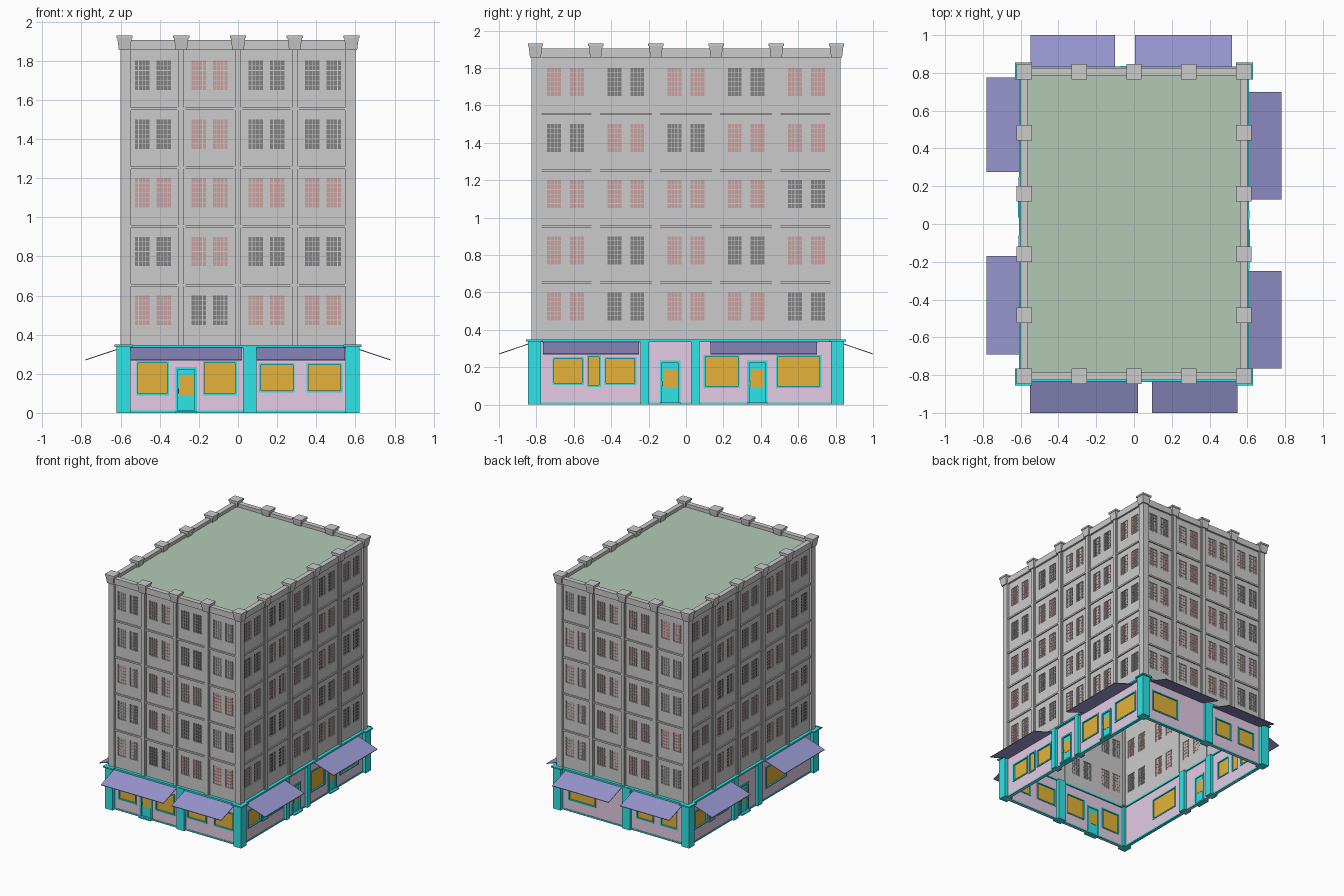
import bpy, bmesh, random
from mathutils import Vector

if "Cube" in bpy.data.objects:
    bpy.data.objects.remove(bpy.data.objects["Cube"])

random.seed(4)
COLORS = {
    "pink": (0.78, 0.60, 0.78, 1), "cyan": (0.03, 0.78, 0.80, 1), "orange": (0.78, 0.45, 0.04, 1),
    "blue": (0.31, 0.30, 0.62, 1), "green": (0.45, 0.59, 0.47, 1), "red": (0.60, 0.35, 0.35, 1),
    "dark": (0.22, 0.22, 0.22, 1),
}
mats = {}
for key, col in COLORS.items():
    mats[key] = bpy.data.materials.new(key)
    mats[key].diffuse_color = col

HX, HY = 0.60, 0.825          # outer half sizes of the tower
BASE, TOP = 0.345, 1.865      # tower foot and parapet foot
parts = {}                    # (name, colour) -> bmesh


class Side:
    """One facade: u runs along it, d points outwards from the tower face."""
    def __init__(self, name, u, n, dist, half, bays):
        self.name, self.u, self.n = name, Vector(u), Vector(n)
        self.dist, self.half, self.bays = dist, half, bays
        step = 2 * (half - 0.02) / bays
        self.cols = [-(half - 0.02) + step * i for i in range(bays + 1)]

    def p(self, u, d, z):
        return self.u * u + self.n * (self.dist + d) + Vector((0, 0, z))


def prism(part, low, high):
    """Closed solid between two four-point rings."""
    bm = parts.setdefault(part, bmesh.new())
    a = [bm.verts.new(v) for v in low]
    b = [bm.verts.new(v) for v in high]
    faces = [bm.faces.new(a), bm.faces.new(b)]
    for i in range(4):
        j = (i + 1) % 4
        faces.append(bm.faces.new((a[i], a[j], b[j], b[i])))
    bmesh.ops.recalc_face_normals(bm, faces=faces)


def box(part, s, u0, u1, d0, d1, z0, z1):
    ring = [(u0, d0), (u1, d0), (u1, d1), (u0, d1)]
    prism(part, [s.p(u, d, z0) for u, d in ring], [s.p(u, d, z1) for u, d in ring])


def block(part, x, y, h0, h1, z0, z1):
    """Square block, tapered when h0 and h1 differ."""
    sq = [(-1, -1), (1, -1), (1, 1), (-1, 1)]
    prism(part, [(x + a * h0, y + b * h0, z0) for a, b in sq],
          [(x + a * h1, y + b * h1, z1) for a, b in sq])


def finish(bm, name, color):
    me = bpy.data.meshes.new(name)
    bm.to_mesh(me)
    bm.free()
    ob = bpy.data.objects.new(name, me)
    bpy.context.collection.objects.link(ob)
    if color:
        me.materials.append(mats[color])
    return ob


def wall(name, color, s, d, z0, z1, holes):
    """Thin wall sheet with rectangular openings, thickened by a modifier."""
    w = s.half - 0.02
    us = sorted({-w, w, *[h[0] for h in holes], *[h[1] for h in holes]})
    zs = sorted({z0, z1, *[h[2] for h in holes], *[h[3] for h in holes]})
    bm = bmesh.new()
    grid = [[bm.verts.new(s.p(u, d, z)) for z in zs] for u in us]
    for i in range(len(us) - 1):
        for j in range(len(zs) - 1):
            cu, cz = (us[i] + us[i + 1]) / 2, (zs[j] + zs[j + 1]) / 2
            if not any(h[0] < cu < h[1] and h[2] < cz < h[3] for h in holes):
                bm.faces.new((grid[i][j], grid[i + 1][j], grid[i + 1][j + 1], grid[i][j + 1]))
    bmesh.ops.delete(bm, geom=[v for v in bm.verts if not v.link_faces], context='VERTS')
    bmesh.ops.recalc_face_normals(bm, faces=bm.faces)
    mod = finish(bm, name, color).modifiers.new("thickness", 'SOLIDIFY')
    mod.thickness, mod.offset = 0.02, 0


def frame(part, s, u0, u1, z0, z1, t, d0, d1):
    box(part, s, u0, u0 + t, d0, d1, z0, z1)
    box(part, s, u1 - t, u1, d0, d1, z0, z1)
    box(part, s, u0 + t, u1 - t, d0, d1, z0, z0 + t)
    box(part, s, u0 + t, u1 - t, d0, d1, z1 - t, z1)


def tower_face(s, pattern):
    n, holes = s.name, []
    step = s.cols[1] - s.cols[0]
    for floor in range(5):
        z = 0.45 + 0.3 * floor
        for bay in range(s.bays):
            mid = s.cols[bay] + step / 2
            color = "red" if pattern[floor][bay] == "R" else "dark"
            for side in (-1, 1):
                c = mid + side * step * 0.19
                u0, u1 = c - 0.037, c + 0.037
                holes.append((u0, u1, z, z + 0.15))
                # Recessed pane with glazing bars
                box((n + "_panes_" + color, color), s, u0, u1, -0.03, -0.022, z, z + 0.15)
                for k in range(1, 4):
                    u = u0 + 0.074 * k / 4
                    box((n + "_glazing_bars", None), s, u - .0015, u + .0015, -.033, -.018, z, z + .15)
                for k in range(1, 6):
                    h = z + 0.15 * k / 6
                    box((n + "_glazing_bars", None), s, u0, u1, -.032, -.019, h - .0015, h + .0015)
            # Ledge at each floor line
            if floor:
                box((n + "_floor_ledges", None), s, s.cols[bay] + .01, s.cols[bay + 1] - .01,
                    -0.02, -0.006, z - 0.103, z - 0.09)
    wall(n + "_tower_wall", None, s, -0.025, BASE, TOP, holes)
    # Stepped pilasters
    for u in s.cols[1:-1]:
        box((n + "_pilasters", None), s, u - .015, u + .015, -0.04, 0, BASE, TOP)
        box((n + "_pilaster_backs", None), s, u - .022, u + .022, -0.038, -0.008, BASE, TOP)
    box((n + "_parapet", None), s, -s.half, s.half, -0.04, 0, TOP - 0.01, 1.905)


def shop_front(s, windows, doors, pillars, awnings):
    n = s.name
    holes = list(windows) + [(u - .055, u + .055, 0, .235) for u in doors]
    wall(n + "_shop_wall", "pink", s, -0.02, 0, 0.34, holes)
    for u0, u1, z0, z1 in windows:
        frame((n + "_window_frames", "cyan"), s, u0, u1, z0, z1, 0.010, -0.034, -0.004)
        box((n + "_shop_glass", "orange"), s, u0 + .01, u1 - .01, -0.024, -0.016, z0 + .01, z1 - .01)
    # Doors with glass, handle and step
    for u in doors:
        frame((n + "_door_frames", "cyan"), s, u - .055, u + .055, 0, .235, .012, -0.034, -0.003)
        box((n + "_doors", "cyan"), s, u - .043, u + .043, -0.027, -0.013, .012, .223)
        box((n + "_door_glass", "orange"), s, u - .036, u + .036, -0.029, -0.011, .09, .19)
        box((n + "_door_handles", "dark"), s, u - .042, u - .037, -0.013, -0.003, .10, .125)
        box((n + "_door_steps", "cyan"), s, u - .055, u + .055, -0.01, 0.015, 0, .01)
    for u, w in pillars:
        box((n + "_shop_pillars", "cyan"), s, u - w, u + w, -0.055, 0.012, 0, .342)
    # Skirting and cornice
    box((n + "_cornice", "cyan"), s, -s.half - .01, s.half + .01, -0.04, 0.01, .334, .347)
    edges = [-s.half + .03] + [e for u in sorted(doors) for e in (u - .055, u + .055)] + [s.half - .03]
    for a, b in zip(edges[::2], edges[1::2]):
        box((n + "_skirting", "cyan"), s, a, b, -0.032, -0.006, 0, .012)
    # Sloping awnings
    tip = 0.18 if s.dist == HX else 0.175
    for u0, u1 in awnings:
        prof = [(-.01, .336), (tip, .273), (tip, .268), (-.01, .331)]
        prism((n + "_awnings", "blue"), [s.p(u0, d, z) for d, z in prof],
              [s.p(u1, d, z) for d, z in prof])


front = Side("front", (1, 0, 0), (0, -1, 0), HY, HX, 4)
right = Side("right", (0, 1, 0), (1, 0, 0), HX, HY, 5)
back = Side("back", (-1, 0, 0), (0, 1, 0), HY, HX, 4)
left = Side("left", (0, -1, 0), (-1, 0, 0), HX, HY, 5)


def mixed(bays):
    return ["".join(random.choice("RRD") for _ in range(bays)) for _ in range(5)]


# Upper floors, window colours listed from the lowest floor up
tower_face(front, ["RDRR", "DRDD", "RRRR", "DRDD", "DRDD"])
tower_face(right, ["RDRRD", "RDRDR", "RRRRD", "DRDRR", "RDRDR"])
tower_face(back, mixed(4))
tower_face(left, mixed(5))

# Shops
shop_front(front, [(-.52, -.353, .09, .265), (-.18, -.005, .09, .265),
                   (.107, .29, .105, .255), (.35, .535, .105, .255)],
           [-.265], [(.06, .035)], [(-.55, .02), (.095, .547)])
shop_front(right, [(-.715, -.545, .105, .255), (-.53, -.455, .095, .265), (-.437, -.265, .105, .255),
                   (.093, .287, .09, .265), (.48, .725, .09, .265)],
           [-.085, .382], [(-.22, .022), (.05, .022)], [(-.765, -.25), (.13, .70)])
shop_front(back, [(-.50, -.25, .09, .265), (.12, .28, .105, .255), (.34, .50, .105, .255)],
           [], [(.04, .035)], [(-.52, -.005), (.10, .547)])
shop_front(left, [(-.74, -.57, .105, .255), (-.545, -.47, .095, .265), (-.44, -.30, .105, .255),
                  (.19, .46, .09, .265)],
           [-.09], [(-.22, .03), (.09, .03)], [(-.775, -.275), (.17, .69)])

# Corner pillars, corner pilasters and flared caps
caps = set()
for sx in (-1, 1):
    for sy in (-1, 1):
        block(("corner_shop_pillars", "cyan"), sx * .585, sy * .81, .035, .035, 0, .34)
        block(("corner_pillar_tops", "cyan"), sx * .585, sy * .81, .046, .046, .338, .349)
        block(("corner_pilasters", None), sx * .575, sy * .80, .025, .025, BASE, TOP)
        block(("corner_pilaster_backs", None), sx * .570, sy * .795, .022, .022, BASE, TOP)
for s in (front, right, back, left):
    for u in s.cols:
        v = s.p(u, -0.02, 0)
        caps.add((round(v.x, 3), round(v.y, 3)))
for x, y in sorted(caps):
    block(("parapet_caps", None), x, y, .029, .037, TOP - .01, 1.918)
    block(("parapet_cap_slabs", None), x, y, .041, .041, 1.916, 1.93)

# Roof
prism(("roof", "green"), [(-.565, -.79, 1.87), (.565, -.79, 1.87), (.565, .79, 1.87), (-.565, .79, 1.87)],
      [(-.565, -.79, 1.878), (.565, -.79, 1.878), (.565, .79, 1.878), (-.565, .79, 1.878)])

for (name, color), bm in parts.items():
    finish(bm, name, color)

for m in bpy.data.materials:
    if m.users and not m.is_grease_pencil:
        m.use_nodes = True
        m.node_tree.nodes["Principled BSDF"].inputs["Base Color"].default_value = m.diffuse_color
